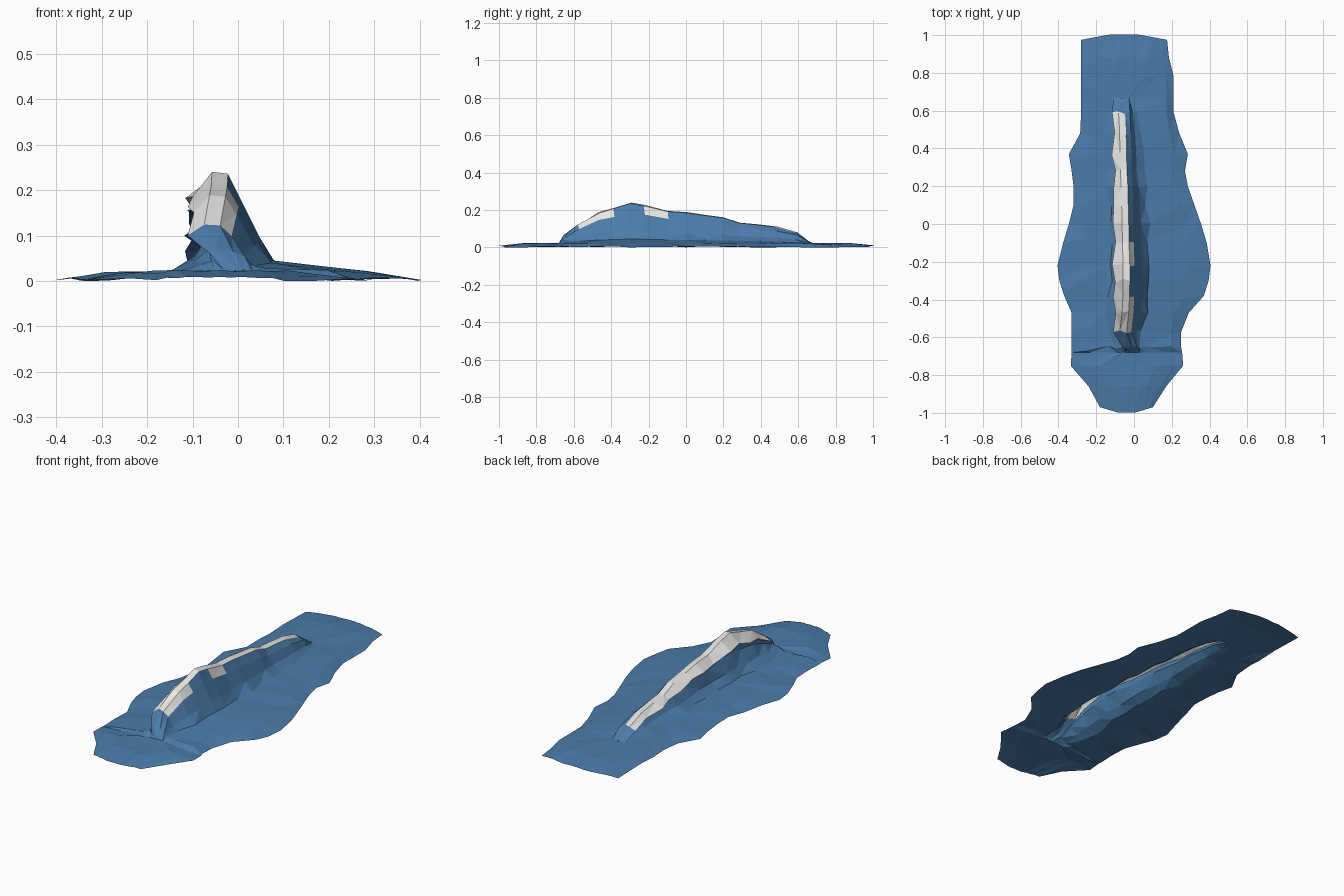
import bpy, bmesh, random

if "Cube" in bpy.data.objects:
    bpy.data.objects.remove(bpy.data.objects["Cube"])

random.seed(7)

def material(name, rgb):
    m = bpy.data.materials.new(name)
    m.diffuse_color = (*rgb, 1)
    m.use_nodes = True
    m.node_tree.nodes["Principled BSDF"].inputs["Base Color"].default_value = m.diffuse_color
    return m

# Stations along the wave: y, left edge, right edge, crest height (0 = flat water)
STATIONS = [
    (-0.97, -0.18, 0.10, 0), (-0.86, -0.24, 0.17, 0), (-0.75, -0.335, 0.26, 0),
    (-0.68, -0.33, 0.255, 0), (-0.655, -0.33, 0.25, 0.075), (-0.57, -0.33, 0.25, 0.135),
    (-0.47, -0.33, 0.29, 0.2), (-0.38, -0.37, 0.37, 0.222), (-0.3, -0.395, 0.395, 0.252),
    (-0.22, -0.405, 0.405, 0.238), (-0.1, -0.375, 0.385, 0.207), (0.0, -0.345, 0.355, 0.2),
    (0.1, -0.32, 0.32, 0.186), (0.2, -0.32, 0.285, 0.172), (0.28, -0.33, 0.27, 0.143),
    (0.37, -0.345, 0.285, 0.135), (0.48, -0.285, 0.24, 0.122), (0.59, -0.28, 0.21, 0.09),
    (0.67, -0.28, 0.21, 0.035), (0.78, -0.28, 0.21, 0), (0.88, -0.28, 0.185, 0),
    (0.975, -0.28, 0.175, 0),
]
BASE = 0.033

def jit(a):
    return random.uniform(-a, a)

def section(y, xl, xr, h):
    """Profile from left edge, up under the curling lip, over the crest, to right edge."""
    ml, mr = xl * 0.58 - 0.04, xr * 0.58 + 0.03
    edge_l = (xl, y, 0.013 + jit(0.004))
    edge_r = (xr, y, 0.013 + jit(0.004))
    if h == 0:
        pts = [edge_l]
        near = 0.6 < abs(y) < 0.7            # closed foot of the wave's front end
        for i in range(1, 12):
            t = i / 12
            x = xl + (xr - xl) * t
            if near:
                x = ml if i == 1 else mr if i == 11 else -0.09 + 0.16 * (i - 2) / 8
            mid = 1 - abs(2 * t - 1)
            bulge = 0.028 * min(1, mid * 1.5) * (1 if y > 0 else -1) if abs(y) > 0.95 else 0
            z = 0.015 + (0.004 if abs(y) > 0.95 else 0.017) * min(1, 2 * mid)
            pts.append((x, y + bulge, z + jit(0.002)))
        return pts + [edge_r]
    H = h - BASE
    w = min(1, H / 0.2)
    crest = -0.022 - 0.035 * (1 - w)
    lip = -0.108 + jit(0.012)
    if y < -0.6:                              # narrow blunt front end
        lip, crest = -0.06, -0.01
    body = [
        (-0.135 + jit(0.02), BASE - 0.002),
        (-0.088 + jit(0.012), BASE + 0.16 * H),
        (-0.058 + jit(0.006), BASE + 0.5 * H),
        (-0.062, BASE + 0.68 * H),
        (lip, BASE + (0.8 + jit(0.07)) * H),
        (crest - 0.035, BASE + 0.99 * H),
        (crest, BASE + 0.97 * H),
        (crest + 0.025, BASE + 0.74 * H),
        (crest + 0.03 + 0.04 * w, BASE + 0.33 * H),
        (crest + 0.06 + 0.05 * w + jit(0.015), BASE + 0.1 * H),
    ]
    body = [(x, y + jit(0.01), z) for x, z in body]
    return ([edge_l, (ml - 0.02, y + jit(0.02), 0.026 + jit(0.004))] + body
            + [(mr + 0.02, y + jit(0.02), 0.030 + jit(0.004)), edge_r])[:14]

# Resample every section to the same number of points
sections = [section(*s) for s in STATIONS]
for i, s in enumerate(sections):
    if len(s) == 13:                          # flat rows: split the middle once more
        a, b = s[6], s[7]
        s.insert(7, tuple((p + q) / 2 for p, q in zip(a, b)))

# Wave sheet: one open skin lofted through the sections
bm = bmesh.new()
lowest = min(p[2] for s in sections for p in s)
rows = [[bm.verts.new((x, y, z - lowest)) for x, y, z in s] for s in sections]
FOAM = {6, 7}                                # lip-to-crest strips
for i in range(len(rows) - 1):
    h = min(STATIONS[i][3], STATIONS[i + 1][3])
    y = STATIONS[i][0]
    for j in range(13):
        f = bm.faces.new((rows[i][j], rows[i][j + 1], rows[i + 1][j + 1], rows[i + 1][j]))
        # white foam on the crest, running under the lip and down the back at the peak
        foam = j in FOAM and h > 0.08
        foam = foam or (j == 5 and -0.6 < y < -0.2)
        foam = foam or (j == 8 and (-0.58 < y < -0.45 or -0.25 < y < -0.15))
        f.material_index = 1 if foam else 0
bmesh.ops.triangulate(bm, faces=bm.faces[:], quad_method='SHORT_EDGE')

mesh = bpy.data.meshes.new("ocean_wave")
bm.to_mesh(mesh)
bm.free()
mesh.materials.append(material("water blue", (0.07, 0.2, 0.4)))
mesh.materials.append(material("foam white", (0.8, 0.8, 0.78)))
wave = bpy.data.objects.new("ocean_wave", mesh)
bpy.context.collection.objects.link(wave)
